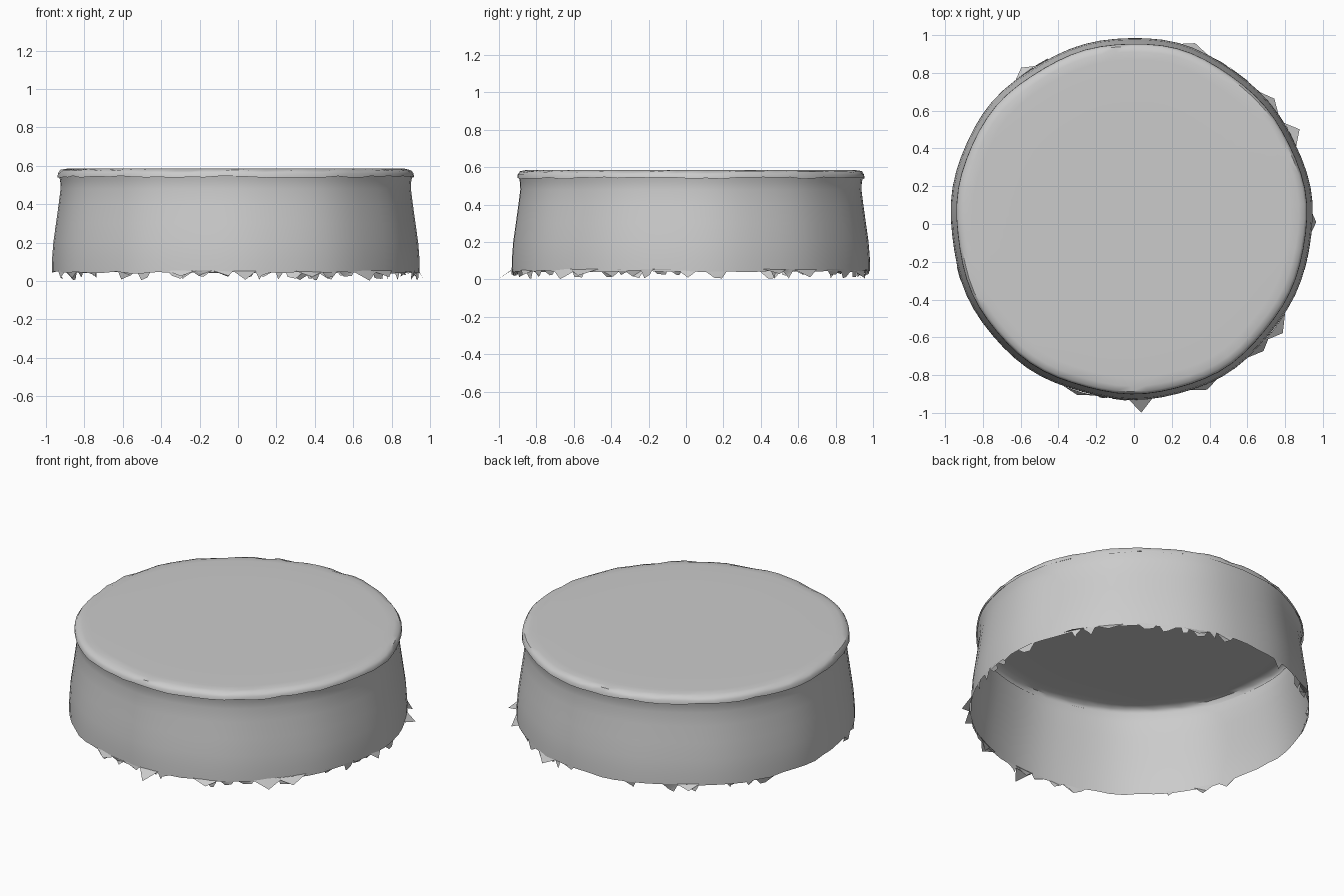
import bpy
import bmesh
import math
import random

random.seed(4)
SEG = 72
CX, CY = -0.015, 0.027

if "Cube" in bpy.data.objects:
    bpy.data.objects.remove(bpy.data.objects["Cube"], do_unlink=True)

# One plain grey for the whole shell
grey = bpy.data.materials.new("matte_grey")
grey.use_nodes = True
colour = (0.6, 0.6, 0.6, 1)
grey.diffuse_color = colour
grey.node_tree.nodes["Principled BSDF"].inputs["Base Color"].default_value = colour


def point(angle, radius, z):
    return (CX + radius * math.cos(angle), CY + radius * math.sin(angle), z)


def wobble(angle):
    return 0.004 * math.sin(5 * angle + 1) + 0.003 * math.sin(11 * angle)


def finish(bm, name):
    mesh = bpy.data.meshes.new(name)
    bm.to_mesh(mesh)
    bm.free()
    mesh.materials.append(grey)
    obj = bpy.data.objects.new(name, mesh)
    bpy.context.collection.objects.link(obj)
    bpy.ops.object.select_all(action="DESELECT")
    obj.select_set(True)
    bpy.context.view_layer.objects.active = obj
    bpy.ops.object.shade_smooth_by_angle(angle=math.radians(40))
    return obj


def revolve(name, profile, rough_rows=(), rough=0.0, closed=False):
    """Revolve (radius, height) pairs, roughening the chosen rows."""
    bm = bmesh.new()
    rings = []
    for row, (radius, z) in enumerate(profile):
        ring = []
        for i in range(SEG):
            a = math.tau * i / SEG
            dz = random.uniform(-rough, rough) if row in rough_rows else 0
            ring.append(bm.verts.new(point(a, radius + wobble(a), z + dz)))
        rings.append(ring)
    for low, high in zip(rings, rings[1:]):
        for i in range(SEG):
            j = (i + 1) % SEG
            bm.faces.new((low[i], low[j], high[j], high[i]))
    if closed:
        centre = bm.verts.new((CX, CY, profile[-1][1]))
        for i in range(SEG):
            bm.faces.new((rings[-1][i], rings[-1][(i + 1) % SEG], centre))
    return finish(bm, name)


# Thin flared side wall, open underneath
revolve("side_wall", [(0.958, 0.045), (0.957, 0.11), (0.950, 0.2), (0.936, 0.3),
                      (0.922, 0.4), (0.912, 0.48), (0.914, 0.52), (0.921, 0.55)],
        rough_rows=(0,), rough=0.006)

# Lid with a rounded lip hanging just over the wall
revolve("lid", [(0.928, 0.542), (0.926, 0.56), (0.914, 0.575), (0.885, 0.584),
                (0.84, 0.586), (0.6, 0.586)],
        rough_rows=(0, 2), rough=0.005, closed=True)

# Short torn teeth hanging from the bottom edge
bm = bmesh.new()
a = 0.0
while a < math.tau:
    width = random.uniform(0.05, 0.16)
    if random.random() < 0.62:
        tips = sorted(random.uniform(0.15, 0.85) for _ in range(2))
        shape = [point(a, 0.957, 0.055), point(a + width, 0.957, 0.055)]
        shape += [point(a + width * t, random.uniform(0.935, 0.965),
                        random.uniform(0.004, 0.03)) for t in reversed(tips)]
        bm.faces.new([bm.verts.new(p) for p in shape])
    a += width
bmesh.ops.triangulate(bm, faces=bm.faces[:])
finish(bm, "torn_edge")

# Larger flaps curled outward: direction in degrees, reach
flaps = [(-87, 1.027), (-1, 0.98), (28, 1.01), (40, 0.99), (70, 0.99),
         (126, 0.99), (-37, 1.005), (-45, 0.99), (-66, 0.99), (-107, 0.975)]
bm = bmesh.new()
for degrees, reach in flaps:
    mid = math.radians(degrees)
    half = random.uniform(0.06, 0.1)
    root = [bm.verts.new(point(mid + s * half, 0.955, 0.055)) for s in (-1, 0, 1)]
    tip = bm.verts.new(point(mid, reach, random.uniform(0, 0.03)))
    bm.faces.new((root[0], root[1], tip))
    bm.faces.new((root[1], root[2], tip))
finish(bm, "curled_flaps")
